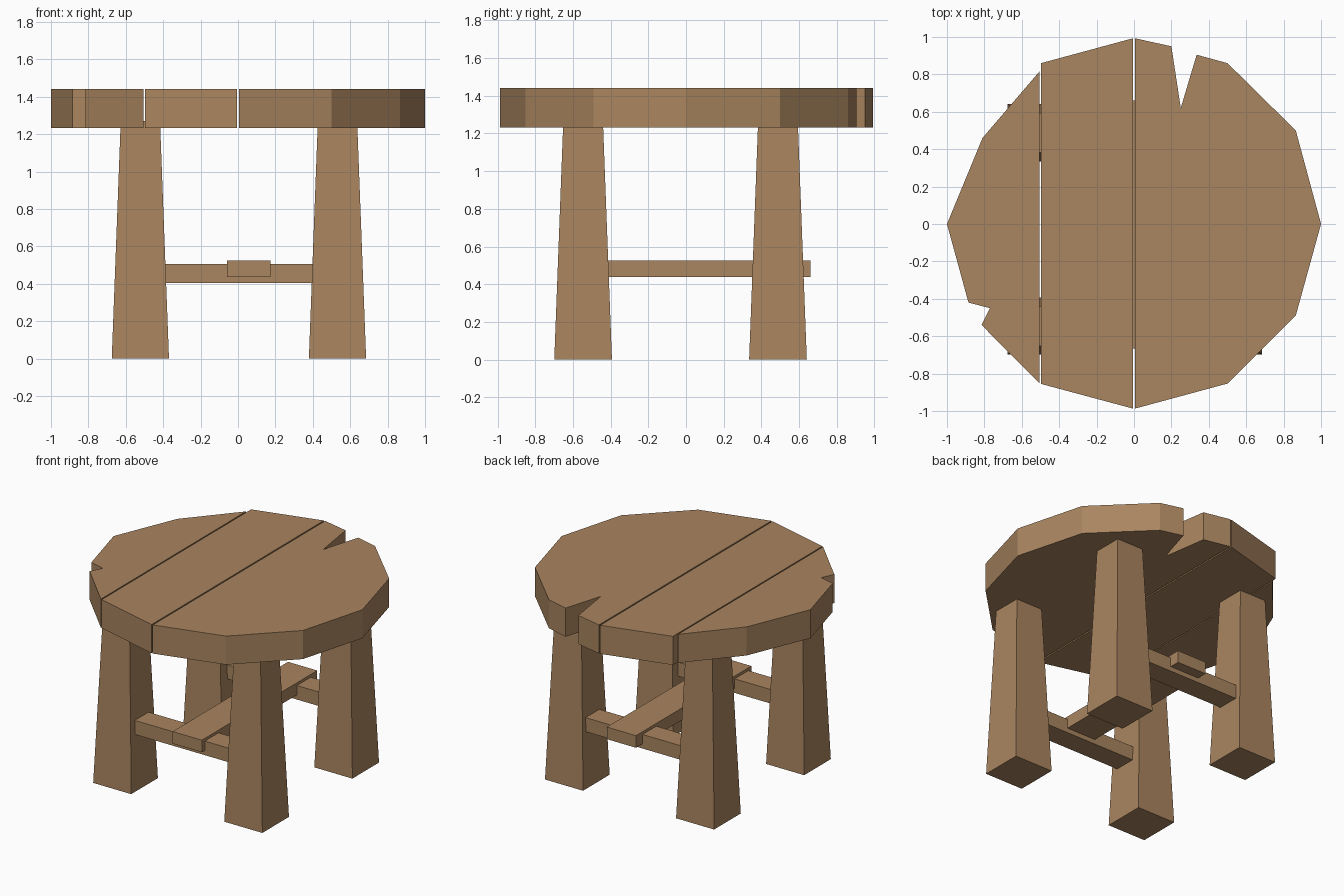
import bpy, bmesh

if "Cube" in bpy.data.objects:
    bpy.data.objects.remove(bpy.data.objects["Cube"])

wood = bpy.data.materials.new("brown wood")
wood.diffuse_color = (0.40, 0.235, 0.115, 1)
wood.use_nodes = True
wood.node_tree.nodes["Principled BSDF"].inputs["Base Color"].default_value = wood.diffuse_color


def loft(name, bottom, top, z0, z1):
    """Solid between two matching counter-clockwise outlines."""
    bm = bmesh.new()
    lo = [bm.verts.new((x, y, z0)) for x, y in bottom]
    hi = [bm.verts.new((x, y, z1)) for x, y in top]
    n = len(lo)
    bm.faces.new(lo[::-1])
    bm.faces.new(hi)
    for i in range(n):
        j = (i + 1) % n
        bm.faces.new((lo[i], lo[j], hi[j], hi[i]))
    bmesh.ops.recalc_face_normals(bm, faces=bm.faces[:])
    mesh = bpy.data.meshes.new(name)
    bm.to_mesh(mesh)
    bm.free()
    mesh.materials.append(wood)
    ob = bpy.data.objects.new(name, mesh)
    bpy.context.collection.objects.link(ob)
    return ob


def rect(x0, x1, y0, y1):
    return [(x0, y0), (x1, y0), (x1, y1), (x0, y1)]


# seat planks, with a chipped outer plank and a split in the middle one
planks = {
    "left_outer_plank": [(-1, 0), (-0.885, -0.42), (-0.77, -0.45), (-0.815, -0.54),
                         (-0.506, -0.852), (-0.506, 0.815), (-0.81, 0.46)],
    "left_inner_plank": [(-0.497, -0.855), (-0.005, -0.987), (-0.005, 0.993), (-0.497, 0.86)],
    "right_inner_plank": [(0.005, -0.987), (0.5, -0.853), (0.5, 0.86), (0.335, 0.905),
                          (0.25, 0.62), (0.2, 0.95), (0.005, 0.993)],
    "right_outer_plank": [(0.5, -0.853), (0.865, -0.49), (1, 0), (0.865, 0.5), (0.5, 0.86)],
}
for name, pts in planks.items():
    loft(name, pts, pts, 1.232, 1.44)

# tapered legs, reaching a little into the seat
for yn, y in (("front", -0.546), ("back", 0.488)):
    for xn, x in (("left", -0.522), ("right", 0.532)):
        a, b = 0.153, 0.105
        loft(f"{yn}_{xn}_leg", rect(x - a, x + a, y - a, y + a),
             rect(x - b, x + b, y - b, y + b), 0, 1.27)

# cross bars between the legs
for yn, y in (("front", -0.552), ("back", 0.506)):
    r = rect(-0.5, 0.51, y - 0.079, y + 0.079)
    loft(f"{yn}_cross_bar", r, r, 0.403, 0.505)

# long stretcher lying over both bars
r = rect(-0.06, 0.175, -0.665, 0.66)
loft("long_stretcher", r, r, 0.437, 0.525)
